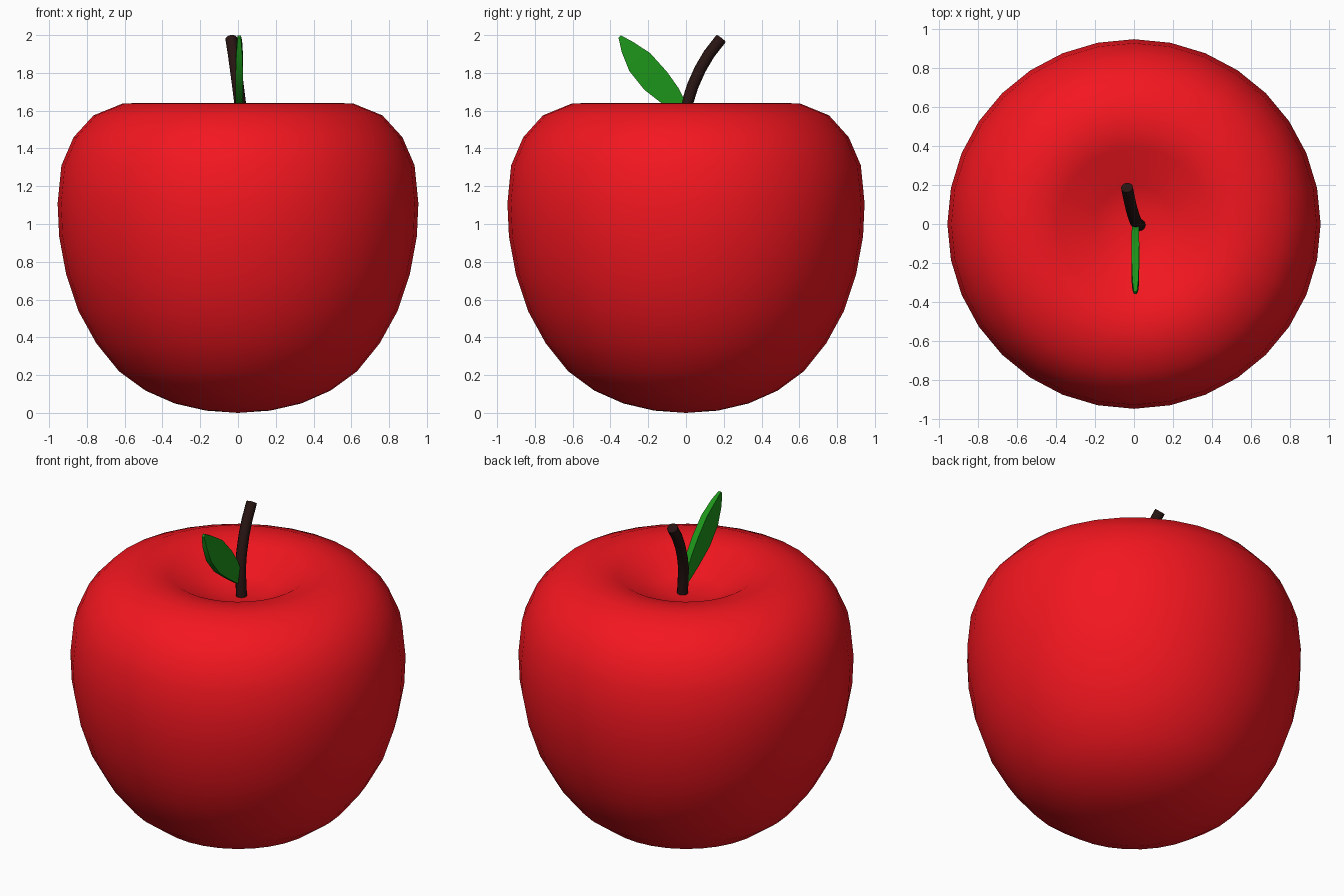
import bpy, bmesh, math
from mathutils import Vector

if "Cube" in bpy.data.objects:
    bpy.data.objects.remove(bpy.data.objects["Cube"])


def make_object(name, bm, color, angle=180):
    bmesh.ops.recalc_face_normals(bm, faces=bm.faces)
    mesh = bpy.data.meshes.new(name)
    bm.to_mesh(mesh)
    bm.free()
    ob = bpy.data.objects.new(name, mesh)
    bpy.context.collection.objects.link(ob)
    mat = bpy.data.materials.new(name + "_color")
    mat.diffuse_color = (*color, 1)
    mat.use_nodes = True
    mat.node_tree.nodes["Principled BSDF"].inputs["Base Color"].default_value = mat.diffuse_color
    mesh.materials.append(mat)
    bpy.ops.object.select_all(action='DESELECT')
    ob.select_set(True)
    bpy.context.view_layer.objects.active = ob
    bpy.ops.object.shade_smooth_by_angle(angle=math.radians(angle))
    return ob


def bridge(bm, rings):
    """Quads between consecutive closed rings of equal size."""
    for a, b in zip(rings, rings[1:]):
        n = len(a)
        for i in range(n):
            j = (i + 1) % n
            bm.faces.new((a[i], a[j], b[j], b[i]))


# Apple body: a lathed profile with a dimple on top
profile = [(.17, .012), (.335, .05), (.49, .118), (.63, .22), (.75, .368),
           (.845, .54), (.91, .735), (.947, .935), (.955, 1.11), (.935, 1.31),
           (.87, 1.46), (.765, 1.575), (.61, 1.638), (.5, 1.641), (.39, 1.62),
           (.2, 1.51), (.09, 1.49)]
SEG = 32
bm = bmesh.new()
rings = [[bm.verts.new((r * math.cos(math.tau * i / SEG),
                        r * math.sin(math.tau * i / SEG) * .99, z))
          for i in range(SEG)] for r, z in profile]
bridge(bm, rings)
for ring, z in ((rings[0], 0), (rings[-1], 1.485)):
    pole = bm.verts.new((0, 0, z))
    for i in range(SEG):
        bm.faces.new((ring[i], ring[(i + 1) % SEG], pole))
make_object("apple_body", bm, (.9, .008, .014))

# Stem: a round tube bending backwards
path = [Vector(p) for p in ((.03, -.005, 1.46), (.022, -.002, 1.56), (.01, .01, 1.65),
                            (0, .035, 1.73), (-.012, .075, 1.82),
                            (-.023, .122, 1.9), (-.036, .186, 1.982))]
bm = bmesh.new()
rings = []
for k, p in enumerate(path):
    d = (path[min(k + 1, len(path) - 1)] - path[max(k - 1, 0)]).normalized()
    u = d.cross(Vector((0, 1, 0))).normalized()
    v = d.cross(u)
    rings.append([bm.verts.new(p + .031 * (u * math.cos(math.tau * i / 12) +
                                           v * math.sin(math.tau * i / 12)))
                  for i in range(12)])
bridge(bm, rings)
bm.faces.new(rings[0])
bm.faces.new(rings[-1])
make_object("stem", bm, (.02, .007, .006), 40)

# Leaf: a thin slab, each station is (lower y, z, upper y, z, half thickness)
stations = [(0, 1.55, 0, 1.60, .014), (-.06, 1.59, -.01, 1.66, .017),
            (-.13, 1.64, -.04, 1.72, .019), (-.22, 1.71, -.1, 1.805, .02),
            (-.30, 1.81, -.19, 1.905, .019), (-.34, 1.91, -.29, 1.97, .015),
            (-.357, 1.985, -.345, 1.998, .008)]
bm = bmesh.new()
rings = [[bm.verts.new(c) for c in ((.007 - t, y0, z0), (.007 + t, y0, z0),
                                    (.007 + t, y1, z1), (.007 - t, y1, z1))]
         for y0, z0, y1, z1, t in stations]
bridge(bm, rings)
bm.faces.new(rings[0])
bm.faces.new(rings[-1])
make_object("leaf", bm, (.012, .3, .01), 40)
